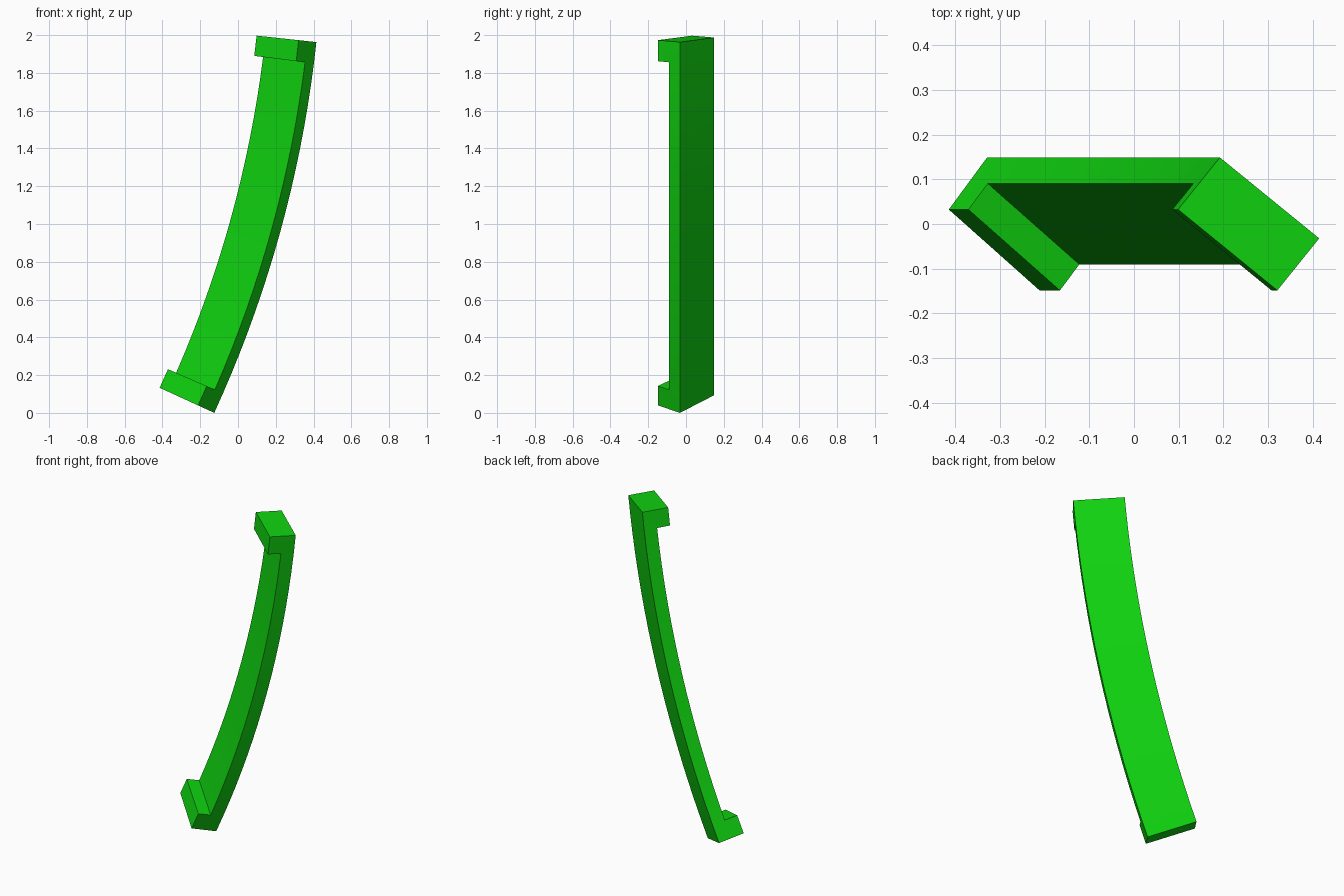
import bpy, bmesh, math
from mathutils import Vector

cube = bpy.data.objects.get("Cube")
if cube:
    bpy.data.objects.remove(cube, do_unlink=True)

# Flat green material
green = bpy.data.materials.new("bright green")
green.use_nodes = True
colour = (0.005, 0.65, 0.005, 1)
green.diffuse_color = colour
green.node_tree.nodes["Principled BSDF"].inputs["Base Color"].default_value = colour

# Arc that the handle follows, in the x-z plane
CX, CZ, RADIUS = -5.8816, 2.6415, 6.333
TOP, BOTTOM = math.radians(6.15), math.radians(24.65)
SEGMENTS = 18

# Tilted rectangular section: (radial offset, y)
TILT, WIDTH, DEPTH = math.radians(39), 0.288, 0.15
along = Vector((math.cos(TILT), -math.sin(TILT))) * WIDTH
forward = Vector((-math.sin(TILT), -math.cos(TILT))) * DEPTH / 2
outer_back = Vector((0, -0.0322))
inner_back = outer_back - along
section = [inner_back, outer_back, outer_back + forward, inner_back + forward]


def place(p, angle):
    r = RADIUS + p.x
    return Vector((CX + r * math.cos(angle), p.y, CZ - r * math.sin(angle)))


# Curved bar: sweep the section along the arc
bm = bmesh.new()
rings = []
for i in range(SEGMENTS + 1):
    a = TOP + (BOTTOM - TOP) * i / SEGMENTS
    rings.append([bm.verts.new(place(p, a)) for p in section])
front = []
for r0, r1 in zip(rings, rings[1:]):
    for k in range(4):
        j = (k + 1) % 4
        face = bm.faces.new((r0[k], r0[j], r1[j], r1[k]))
        if k == 2:
            front.append(face)
bm.faces.new(rings[0])
bm.faces.new(rings[-1][::-1])

# End lugs: extrude the first and last front faces forward
for face in (front[0], front[-1]):
    new = bmesh.ops.extrude_face_region(bm, geom=[face])["geom"]
    for v in (g for g in new if isinstance(g, bmesh.types.BMVert)):
        a = math.atan2(CZ - v.co.z, v.co.x - CX)
        v.co += Vector((forward.x * math.cos(a), forward.y, -forward.x * math.sin(a)))
    if face.is_valid:
        bm.faces.remove(face)

bmesh.ops.recalc_face_normals(bm, faces=bm.faces)
mesh = bpy.data.meshes.new("curved_handle")
bm.to_mesh(mesh)
bm.free()
mesh.materials.append(green)
handle = bpy.data.objects.new("curved_handle", mesh)
bpy.context.collection.objects.link(handle)

# Smooth along the curve, keep the corners sharp
bpy.ops.object.select_all(action='DESELECT')
handle.select_set(True)
bpy.context.view_layer.objects.active = handle
bpy.ops.object.shade_smooth_by_angle(angle=math.radians(30))
